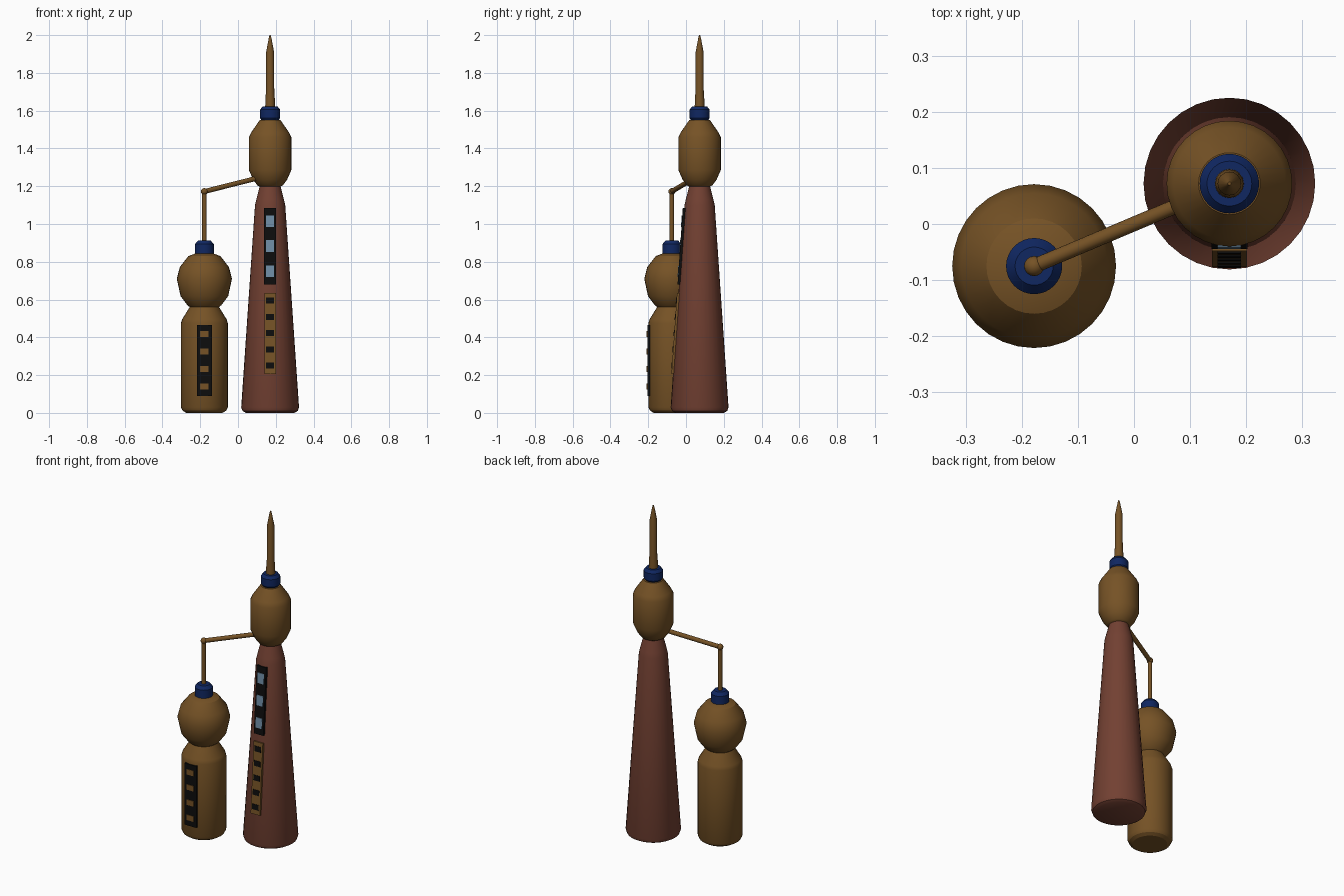
import bpy, bmesh, math
from mathutils import Vector, Matrix

cube = bpy.data.objects.get("Cube")
if cube:
    bpy.data.objects.remove(cube, do_unlink=True)


def material(name, rgb):
    m = bpy.data.materials.new(name)
    m.use_nodes = True
    m.diffuse_color = (*rgb, 1)
    m.node_tree.nodes["Principled BSDF"].inputs["Base Color"].default_value = (*rgb, 1)
    return m


bronze = material("bronze", (0.18, 0.085, 0.019))
rust = material("rust red", (0.17, 0.052, 0.032))
navy = material("navy blue", (0.005, 0.02, 0.12))
black = material("black", (0.004, 0.004, 0.004))
glass = material("pale blue glass", (0.16, 0.27, 0.38))


def finish(name, bm, mat, smooth=True):
    bmesh.ops.recalc_face_normals(bm, faces=bm.faces)
    mesh = bpy.data.meshes.new(name)
    bm.to_mesh(mesh)
    bm.free()
    mesh.materials.append(mat)
    ob = bpy.data.objects.new(name, mesh)
    bpy.context.collection.objects.link(ob)
    if smooth:
        bpy.ops.object.select_all(action="DESELECT")
        ob.select_set(True)
        bpy.context.view_layer.objects.active = ob
        bpy.ops.object.shade_smooth_by_angle(angle=math.radians(30))
    return ob


def lathe(name, center, profile, mat, segments=32):
    """Closed solid of revolution from (radius, z) points."""
    bm = bmesh.new()
    rings = []
    for r, z in profile:
        angles = [2 * math.pi * i / segments for i in range(segments)]
        rings.append([bm.verts.new((center[0] + r * math.cos(a),
                                    center[1] + r * math.sin(a), z)) for a in angles])
    for low, high in zip(rings, rings[1:]):
        for i in range(segments):
            j = (i + 1) % segments
            bm.faces.new((low[i], low[j], high[j], high[i]))
    bm.faces.new(rings[0][::-1])
    bm.faces.new(rings[-1])
    return finish(name, bm, mat)


def rod(name, start, end, radius, mat):
    start, end = Vector(start), Vector(end)
    d = end - start
    rot = d.to_track_quat("Z", "Y").to_matrix().to_4x4()
    bm = bmesh.new()
    bmesh.ops.create_cone(bm, cap_ends=True, segments=16, radius1=radius, radius2=radius,
                          depth=d.length, matrix=Matrix.Translation((start + end) / 2) @ rot)
    return finish(name, bm, mat)


def plate(name, center, size, tilt, mat):
    bm = bmesh.new()
    bmesh.ops.create_cube(bm, size=1, matrix=Matrix.Translation(center)
                          @ Matrix.Rotation(-tilt, 4, "X") @ Matrix.Diagonal((*size, 1)))
    return finish(name, bm, mat, smooth=False)


def window_strip(name, x, front, tilt, low, high, width, strip_mat,
                 windows, window_size, window_mat):
    """Framed strip with a column of windows; front(z) is the wall's y."""
    mid = (low + high) / 2
    plate(name + "_panel", (x, front(mid), mid), (width, 0.016, high - low), tilt, strip_mat)
    for i, z in enumerate(windows):
        plate(f"{name}_window_{i + 1}", (x, front(z) - 0.007, z),
              (window_size[0], 0.008, window_size[1]), tilt, window_mat)


# Tall tower
tall = (0.17, 0.072)
lathe("tall_tower_body", tall, [(0.128, 0), (0.146, 0.01), (0.153, 0.03), (0.08, 1.1),
                                (0.073, 1.13), (0.055, 1.2), (0.05, 1.22)], rust)
lathe("tall_tower_head", tall, [(0.05, 1.195), (0.068, 1.205), (0.09, 1.235), (0.112, 1.285),
                                (0.112, 1.46), (0.1, 1.485), (0.055, 1.55)], bronze)
lathe("tall_tower_collar", tall, [(0.042, 1.545), (0.053, 1.56), (0.053, 1.605),
                                  (0.04, 1.622)], navy)
lathe("spire", tall, [(0.026, 1.615), (0.025, 1.66), (0.022, 1.7), (0.021, 1.91),
                      (0.007, 1.985), (0.003, 2.0)], bronze, 16)

# Tall tower window strips, leaning with the wall
slope = 0.073 / 1.07
lean = math.atan(slope)


def tall_front(z):
    return tall[1] - 0.153 + slope * (z - 0.03)


window_strip("upper_strip", tall[0], tall_front, lean, 0.68, 1.085, 0.064, black,
             [0.75, 0.883, 1.015], (0.042, 0.062), glass)
window_strip("lower_strip", tall[0], tall_front, lean, 0.205, 0.635, 0.062, bronze,
             [0.25 + 0.086 * i for i in range(5)], (0.042, 0.032), black)

# Short tower
short = (-0.178, -0.075)
lathe("short_tower_body", short, [(0.096, 0), (0.115, 0.012), (0.124, 0.03), (0.124, 0.475),
                                  (0.118, 0.495), (0.078, 0.56), (0.07, 0.58)], bronze)
lathe("short_tower_dome", short, [(0.073, 0.557), (0.09, 0.57), (0.126, 0.618), (0.146, 0.71),
                                  (0.13, 0.772), (0.085, 0.83), (0.045, 0.845)], bronze)
lathe("short_tower_collar", short, [(0.05, 0.835), (0.05, 0.893), (0.034, 0.912)], navy)
window_strip("short_strip", short[0], lambda z: short[1] - 0.122, 0, 0.09, 0.465, 0.08,
             black, [0.14 + 0.0925 * i for i in range(4)], (0.046, 0.033), bronze)

# Pole, joint and arm that link the towers
joint = (*short, 1.172)
rod("pole", (*short, 0.9), joint, 0.012, bronze)
rod("linking_arm", joint, (0.13, 0.055, 1.25), 0.013, bronze)
bm = bmesh.new()
bmesh.ops.create_uvsphere(bm, u_segments=16, v_segments=8, radius=0.018,
                          matrix=Matrix.Translation(joint))
finish("arm_joint", bm, bronze)
